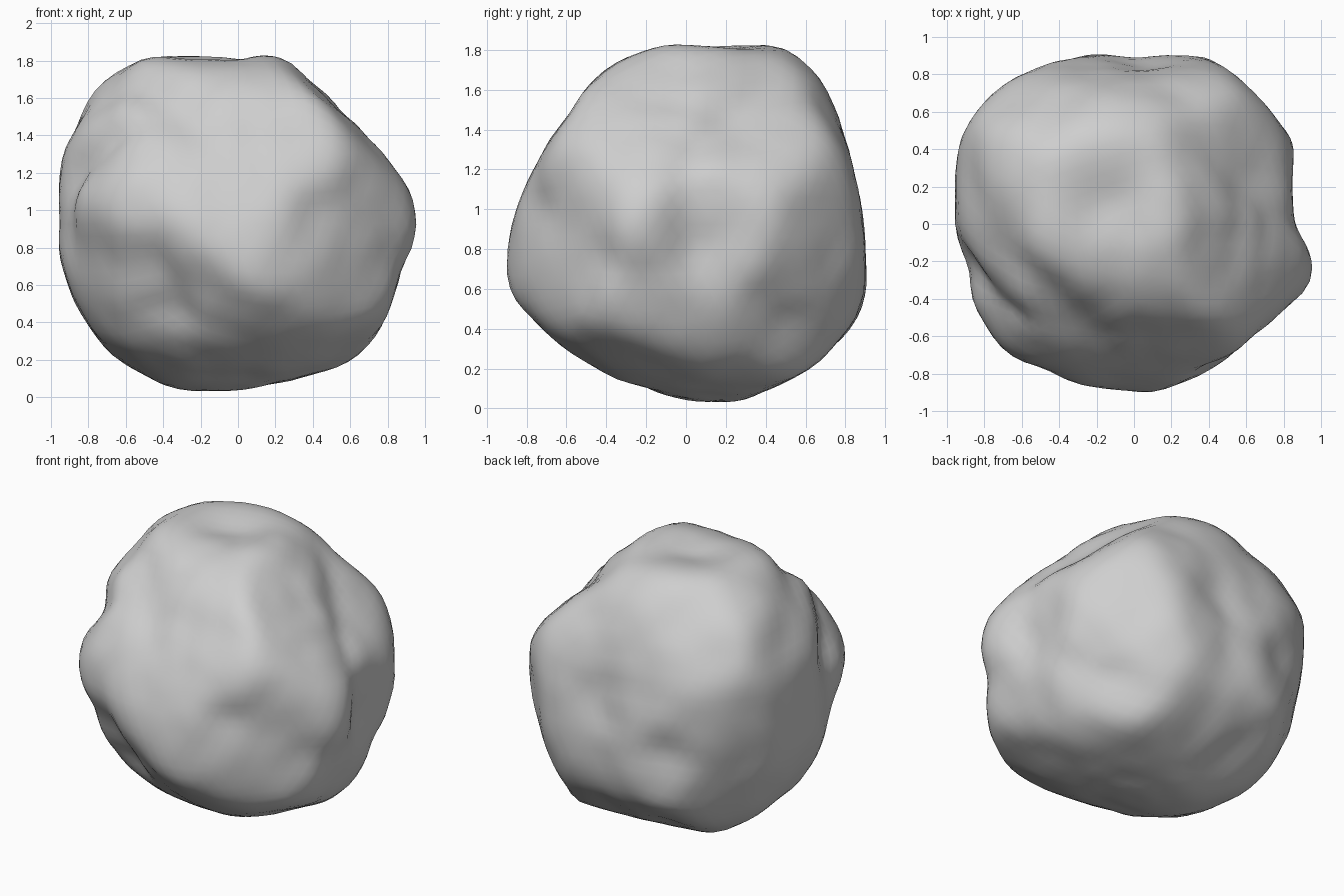
import bpy
import bmesh
from math import radians, cos, sin, atan2, degrees, exp
from mathutils import Vector, noise

CENTRE = Vector((0, 0, 0.925))

# Rock outlines: (azimuth, elevation, radii in hundredths, anticlockwise)
UPRIGHT_OUTLINES = [
    (-90, 0, [99, 94, 89, 85, 86, 95, 89, 95, 104, 106, 100, 101,
              96, 98, 97, 99, 98, 94, 89, 87, 91, 97, 93, 91]),
    (0, 0, [91, 88, 91, 100, 106, 95, 93, 90, 91, 81, 80, 82,
            88, 94, 97, 90, 87, 84, 89, 94, 95, 99, 100, 95]),
    (-90, 90, [85, 87, 98, 97, 102, 95, 89, 96, 99, 104, 106, 100,
               98, 91, 99, 98, 90, 93, 91, 89, 88, 88, 93, 104]),
]
SLANTED_OUTLINES = [
    (-45, 30, [96, 103, 98, 93, 99, 106, 108, 109, 107, 102, 88, 98,
               97, 90, 83, 85, 87, 89, 90, 89, 99, 97, 90, 95]),
    (135, 30, [99, 95, 89, 79, 84, 88, 94, 89, 85, 78, 88, 100,
               96, 96, 99, 106, 96, 93, 100, 103, 99, 95, 92, 89]),
    (45, -30, [103, 107, 103, 98, 107, 102, 95, 89, 83, 85, 91, 97,
               87, 93, 95, 95, 88, 86, 88, 93, 97, 103, 101, 99]),
]

# Bulges and hollows: (direction, height, angular width)
LUMPS = [
    # front face
    ((-0.6, -0.7, 0.1), 0.02, 0.2),
    ((-0.5, -0.75, -0.22), -0.05, 0.17),
    ((-0.35, -0.7, -0.5), -0.03, 0.15),
    ((0.1, -0.85, -0.28), 0.02, 0.2),
    ((0.42, -0.75, 0.08), -0.04, 0.17),
    # right-hand side
    ((0.85, 0.05, -0.12), -0.03, 0.17),
    # valley over the top and down the side
    ((0.2, 0.35, 0.8), -0.04, 0.18),
    ((-0.15, 0.1, 0.85), -0.05, 0.2),
    ((-0.58, -0.15, 0.6), -0.07, 0.2),
    ((-0.85, -0.22, 0.25), -0.03, 0.15),
    # back face
    ((0.34, 0.9, -0.28), 0.01, 0.2),
    ((0.05, 0.85, 0.1), -0.04, 0.2),
    ((0.1, 0.78, -0.62), -0.03, 0.2),
    ((-0.45, 0.85, -0.14), -0.05, 0.17),
]


def view_axes(azimuth, elevation):
    a, e = radians(azimuth), radians(elevation)
    across = Vector((-sin(a), cos(a), 0))
    up = Vector((-cos(a) * sin(e), -sin(a) * sin(e), cos(e)))
    return across, up


def outline_radius(radii, angle):
    n = len(radii)
    t = (degrees(angle) % 360) / 360 * n
    i = int(t)
    f = t - i
    return (radii[i % n] * (1 - f) + radii[(i + 1) % n] * f) / 100


def rock_radius(direction, sweeps, softness=40):
    # Softly intersect the outlines swept along their axes
    total = 0
    for across, up, radii in sweeps:
        u, v = direction.dot(across), direction.dot(up)
        spread = (u * u + v * v) ** 0.5
        total += (spread / outline_radius(radii, atan2(v, u))) ** softness
    return total ** (-1 / softness)


def surface_relief(direction):
    relief = 0.012 * noise.noise(direction * 5)
    for toward, height, width in LUMPS:
        gap = (direction - Vector(toward).normalized()).length
        relief += height * exp(-(gap / width) ** 2)
    return relief


# Default cube removal
cube = bpy.data.objects.get("Cube")
if cube:
    bpy.data.objects.remove(cube, do_unlink=True)

# Stone colour
stone = bpy.data.materials.new("stone_grey")
stone.use_nodes = True
colour = (0.62, 0.62, 0.62, 1)
stone.diffuse_color = colour
stone.node_tree.nodes["Principled BSDF"].inputs["Base Color"].default_value = colour

# Boulder body
bm = bmesh.new()
bmesh.ops.create_icosphere(bm, subdivisions=5, radius=1)
sweeps = [(*view_axes(a, e), radii)
          for a, e, radii in UPRIGHT_OUTLINES + SLANTED_OUTLINES]
for vert in bm.verts:
    direction = vert.co.normalized()
    vert.co = direction * rock_radius(direction, sweeps)

# Worn edges, then surface relief
for step in range(2):
    bmesh.ops.smooth_vert(bm, verts=bm.verts, factor=0.5,
                          use_axis_x=True, use_axis_y=True, use_axis_z=True)
for vert in bm.verts:
    direction = vert.co.normalized()
    vert.co += direction * surface_relief(direction) + CENTRE
for face in bm.faces:
    face.smooth = True

mesh = bpy.data.meshes.new("boulder")
bm.to_mesh(mesh)
bm.free()
mesh.materials.append(stone)
boulder = bpy.data.objects.new("boulder", mesh)
bpy.context.collection.objects.link(boulder)
